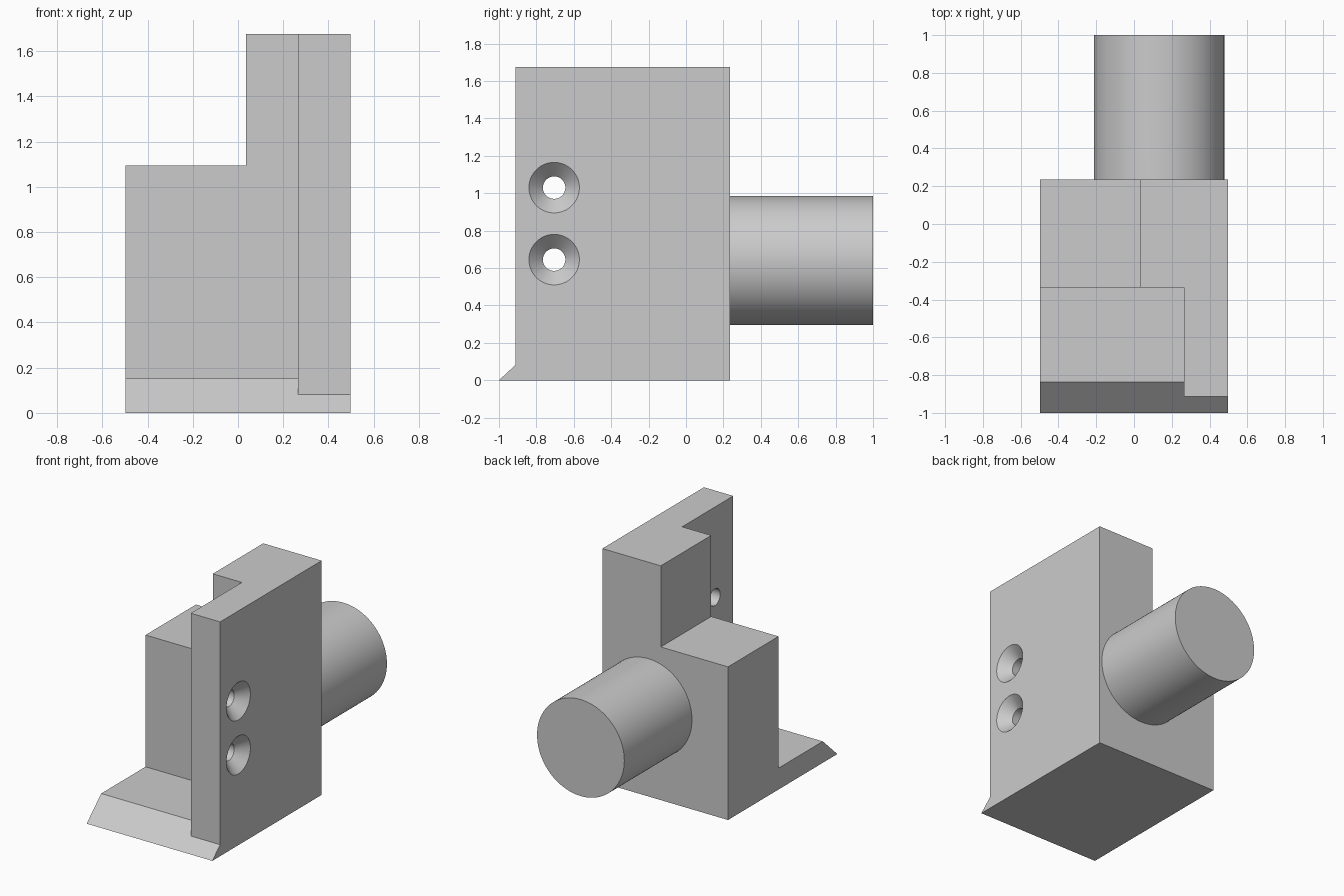
import bpy, bmesh, math
from mathutils import Matrix

cube = bpy.data.objects.get("Cube")
if cube:
    bpy.data.objects.remove(cube, do_unlink=True)

grey = bpy.data.materials.new("plain_grey")
grey.use_nodes = True
colour = (0.6, 0.6, 0.6, 1)
grey.diffuse_color = colour
grey.node_tree.nodes["Principled BSDF"].inputs["Base Color"].default_value = colour

HALF = 0.497               # half width of the body
BACK, WALL = 0.235, 0.265  # rear face, inner face of the side wall


def finish(name, bm):
    bmesh.ops.recalc_face_normals(bm, faces=bm.faces)
    mesh = bpy.data.meshes.new(name)
    bm.to_mesh(mesh)
    bm.free()
    mesh.materials.append(grey)
    obj = bpy.data.objects.new(name, mesh)
    bpy.context.collection.objects.link(obj)
    return obj


def prism(name, profile, x0, x1):
    """Side profile of (y, z) points extruded across x."""
    bm = bmesh.new()
    face = bm.faces.new([bm.verts.new((x0, y, z)) for y, z in profile])
    grown = bmesh.ops.extrude_face_region(bm, geom=[face])["geom"]
    verts = [v for v in grown if isinstance(v, bmesh.types.BMVert)]
    bmesh.ops.translate(bm, verts=verts, vec=(x1 - x0, 0, 0))
    return finish(name, bm)


def add_cone(bm, matrix, r1, r2, depth, sides=64):
    bmesh.ops.create_cone(bm, cap_ends=True, segments=sides, radius1=r1,
                          radius2=r2, depth=depth, matrix=matrix)


def combine(target, tool, operation):
    mod = target.modifiers.new(tool.name, "BOOLEAN")
    mod.operation, mod.solver, mod.object = operation, "EXACT", tool
    bpy.context.view_layer.objects.active = target
    bpy.ops.object.modifier_apply(modifier=mod.name)
    bpy.data.objects.remove(tool, do_unlink=True)


# Body with a bevelled front toe
body = prism("bracket_body", [(-1, 0), (BACK, 0), (BACK, 1.675),
                              (-0.912, 1.675), (-0.912, 0.082)], -HALF, HALF)

# Open space above the base ledge, beside the side wall
pocket = prism("front_pocket", [(-0.335, 0.153), (-0.836, 0.153), (-0.912, 0.082),
                                (-1.1, 0.082), (-1.1, 2), (-0.335, 2)], -1, WALL)
combine(body, pocket, "DIFFERENCE")

# Lowered shoulder of the rear block
step = prism("rear_step", [(-0.5, 1.095), (1, 1.095), (1, 2), (-0.5, 2)], -1, 0.035)
combine(body, step, "DIFFERENCE")

# Countersunk screw holes through the side wall
SINK, R_OUT, R_IN = 0.075, 0.135, 0.06
turn = Matrix.Rotation(math.pi / 2, 4, "Y")
for z in (0.645, 1.03):
    bm = bmesh.new()
    add_cone(bm, Matrix.Translation((HALF - SINK / 2, -0.705, z)) @ turn,
             R_IN, R_OUT, SINK)
    sink = finish("countersink", bm)
    bm = bmesh.new()
    add_cone(bm, Matrix.Translation((0.4, -0.705, z)) @ turn, R_IN, R_IN, 0.5)
    bore = finish("screw_bore", bm)
    combine(body, sink, "DIFFERENCE")
    combine(body, bore, "DIFFERENCE")

# Round shank on the back
bm = bmesh.new()
start = BACK - 0.05
add_cone(bm, Matrix.Translation((0.133, (1 + start) / 2, 0.64))
         @ Matrix.Rotation(math.pi / 2, 4, "X"), 0.345, 0.345, 1 - start, 96)
shank = finish("round_shank", bm)
combine(body, shank, "UNION")

bpy.ops.object.select_all(action="DESELECT")
body.select_set(True)
bpy.context.view_layer.objects.active = body
bpy.ops.object.shade_smooth_by_angle(angle=math.radians(30))
